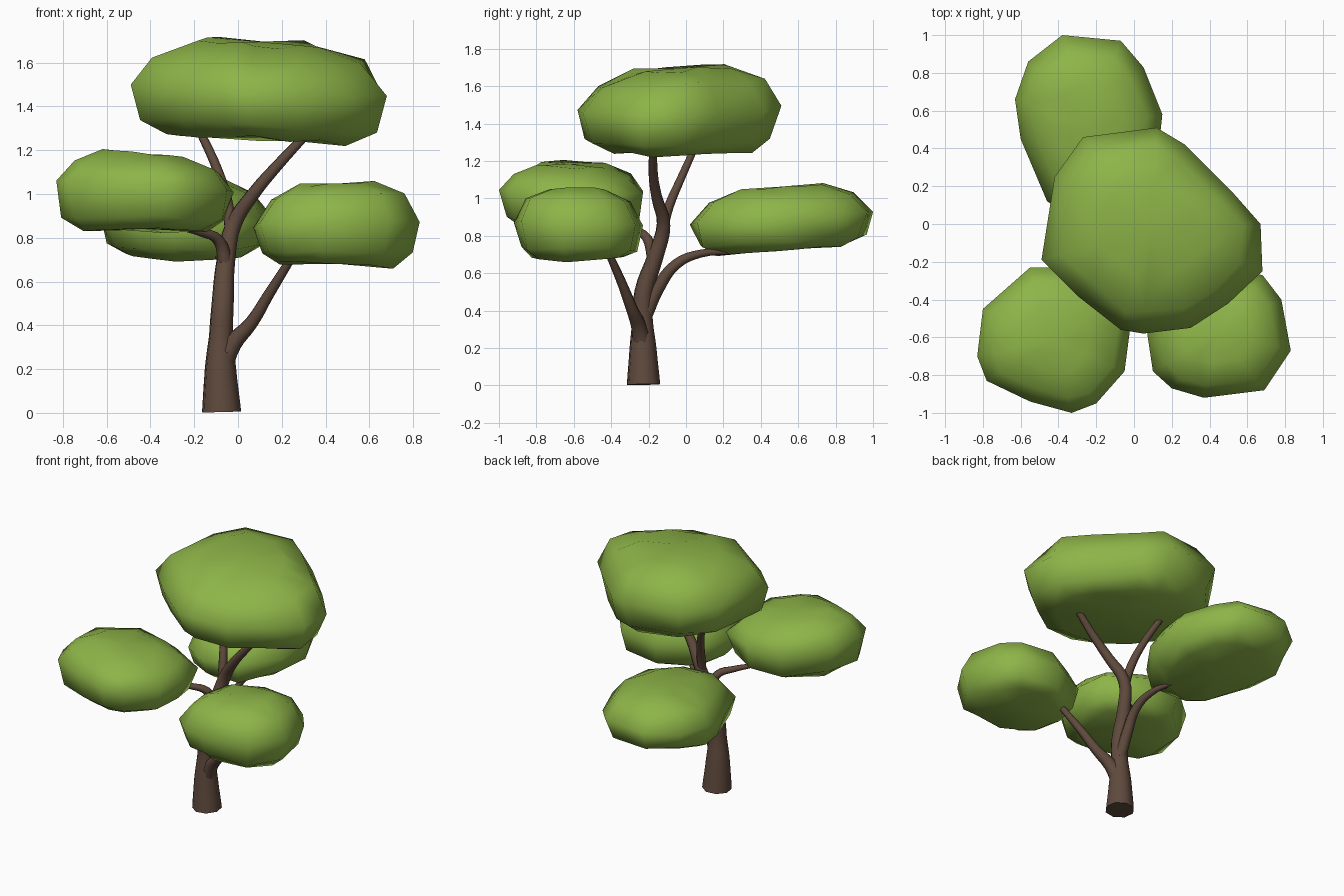
import bpy, bmesh, math, random
from mathutils import Vector

if "Cube" in bpy.data.objects:
    bpy.data.objects.remove(bpy.data.objects["Cube"])

random.seed(7)


def material(name, rgb):
    m = bpy.data.materials.new(name)
    m.diffuse_color = (*rgb, 1)
    m.use_nodes = True
    m.node_tree.nodes["Principled BSDF"].inputs["Base Color"].default_value = m.diffuse_color
    return m


BARK = material("bark", (0.115, 0.068, 0.047))
LEAF = material("leaf", (0.27, 0.46, 0.065))


def limb(name, points):
    """Tapered eight-sided tube through (x, y, z, radius) points."""
    cu = bpy.data.curves.new(name, 'CURVE')
    cu.dimensions = '3D'
    cu.bevel_depth = 1
    cu.bevel_resolution = 2
    cu.resolution_u = 4
    cu.use_fill_caps = True
    sp = cu.splines.new('BEZIER')
    sp.bezier_points.add(len(points) - 1)
    for bp, (x, y, z, r) in zip(sp.bezier_points, points):
        bp.co = (x, y, z)
        bp.radius = r
        bp.handle_left_type = bp.handle_right_type = 'AUTO'
    ob = bpy.data.objects.new(name, cu)
    bpy.context.collection.objects.link(ob)
    bpy.ops.object.select_all(action='DESELECT')
    ob.select_set(True)
    bpy.context.view_layer.objects.active = ob
    bpy.ops.object.convert(target='MESH')
    ob = bpy.context.object
    ob.name = name
    ob.data.materials.clear()
    ob.data.materials.append(BARK)
    bpy.ops.object.shade_smooth_by_angle(angle=math.radians(50))


def clump(name, outline, z0, z1, tilt_low, tilt_high, widest=0.5):
    """Lumpy pad: outline seen from above, floor and roof heights, x/y tilts."""
    xs, ys = zip(*outline)
    c = Vector(((min(xs) + max(xs)) / 2, (min(ys) + max(ys)) / 2))
    # height fraction and outline scale of each ring
    levels = [(0.02, 0.7), (0.15, 0.91), (widest, 1.0), (0.82, 0.81), (0.97, 0.47)]

    def place(d, t):
        low = z0 + d.dot(Vector(tilt_low))
        high = z1 + d.dot(Vector(tilt_high))
        return (c.x + d.x, c.y + d.y, low + (high - low) * t)

    bm = bmesh.new()
    rings = []
    for t, s in levels:
        ring = []
        for p in outline:
            k = s if s == 1 else s * random.uniform(0.96, 1.04)
            d = (Vector(p) - c) * k
            ring.append(bm.verts.new(place(d, t + random.uniform(-0.03, 0.03))))
        rings.append(ring)
    n = len(outline)
    for a, b in zip(rings, rings[1:]):
        for i in range(n):
            j = (i + 1) % n
            bm.faces.new((a[i], a[j], b[j], b[i]))
    for ring, t in ((rings[0], 0.03), (rings[-1], 0.98)):
        mid = bm.verts.new(place(Vector((0, 0)), t))
        for i in range(n):
            bm.faces.new((ring[i], ring[(i + 1) % n], mid))
    bmesh.ops.recalc_face_normals(bm, faces=bm.faces)
    bmesh.ops.triangulate(bm, faces=bm.faces)
    me = bpy.data.meshes.new(name)
    bm.to_mesh(me)
    bm.free()
    me.materials.append(LEAF)
    for f in me.polygons:
        f.use_smooth = True
    bpy.context.collection.objects.link(bpy.data.objects.new(name, me))


# trunk, running on into the upper right branch
limb("trunk", [(-0.075, -0.227, 0.005, 0.092), (-0.08, -0.23, 0.2, 0.074),
               (-0.078, -0.232, 0.35, 0.056), (-0.07, -0.225, 0.5, 0.052),
               (-0.055, -0.16, 0.7, 0.044), (-0.02, -0.12, 0.86, 0.038),
               (0.07, -0.155, 1.0, 0.031), (0.18, -0.175, 1.13, 0.026),
               (0.31, -0.175, 1.27, 0.021)])
limb("upper_left_branch", [(-0.03, -0.13, 0.82, 0.03), (-0.05, -0.09, 0.96, 0.027),
                           (-0.09, -0.03, 1.1, 0.023), (-0.18, 0.06, 1.3, 0.019)])
limb("right_branch", [(-0.08, -0.23, 0.2, 0.055), (-0.02, -0.255, 0.32, 0.042),
                      (0.06, -0.29, 0.41, 0.032), (0.14, -0.34, 0.54, 0.026),
                      (0.24, -0.41, 0.7, 0.02)])
limb("left_branch", [(-0.055, -0.17, 0.67, 0.036), (-0.09, -0.21, 0.79, 0.026),
                     (-0.17, -0.27, 0.825, 0.02), (-0.25, -0.33, 0.845, 0.015)])
limb("back_branch", [(-0.07, -0.215, 0.38, 0.038), (-0.07, -0.15, 0.52, 0.035),
                     (-0.06, -0.05, 0.65, 0.028), (-0.07, 0.08, 0.705, 0.021),
                     (-0.1, 0.24, 0.715, 0.015)])

# foliage clumps
clump("top_foliage",
      [(-0.27, 0.46), (0.12, 0.51), (0.27, 0.42), (0.52, 0.17), (0.67, 0.0),
       (0.68, -0.25), (0.5, -0.42), (0.3, -0.55), (0.05, -0.58),
       (-0.07, -0.56), (-0.3, -0.38), (-0.49, -0.19), (-0.42, 0.25)],
      1.245, 1.705, (-0.06, 0.0), (-0.03, 0.05))
clump("left_foliage",
      [(-0.55, -0.23), (-0.8, -0.45), (-0.83, -0.7), (-0.78, -0.83),
       (-0.55, -0.94), (-0.33, -1.0), (-0.2, -0.95), (-0.05, -0.78),
       (-0.02, -0.55), (-0.05, -0.36), (-0.3, -0.23)],
      0.83, 1.19, (0.0, -0.04), (-0.1, -0.02), 0.58)
clump("right_foliage",
      [(0.07, -0.58), (0.1, -0.78), (0.2, -0.87), (0.37, -0.92), (0.69, -0.88),
       (0.83, -0.67), (0.78, -0.4), (0.68, -0.27), (0.4, -0.23), (0.13, -0.38)],
      0.67, 1.055, (-0.03, 0.0), (0.06, -0.05))
clump("back_foliage",
      [(-0.38, 1.0), (-0.07, 0.97), (0.05, 0.83), (0.15, 0.58), (0.12, 0.3),
       (-0.05, 0.06), (-0.3, 0.02), (-0.46, 0.12), (-0.6, 0.45),
       (-0.63, 0.66), (-0.56, 0.86)],
      0.715, 1.07, (0.0, 0.06), (0.0, 0.07))
